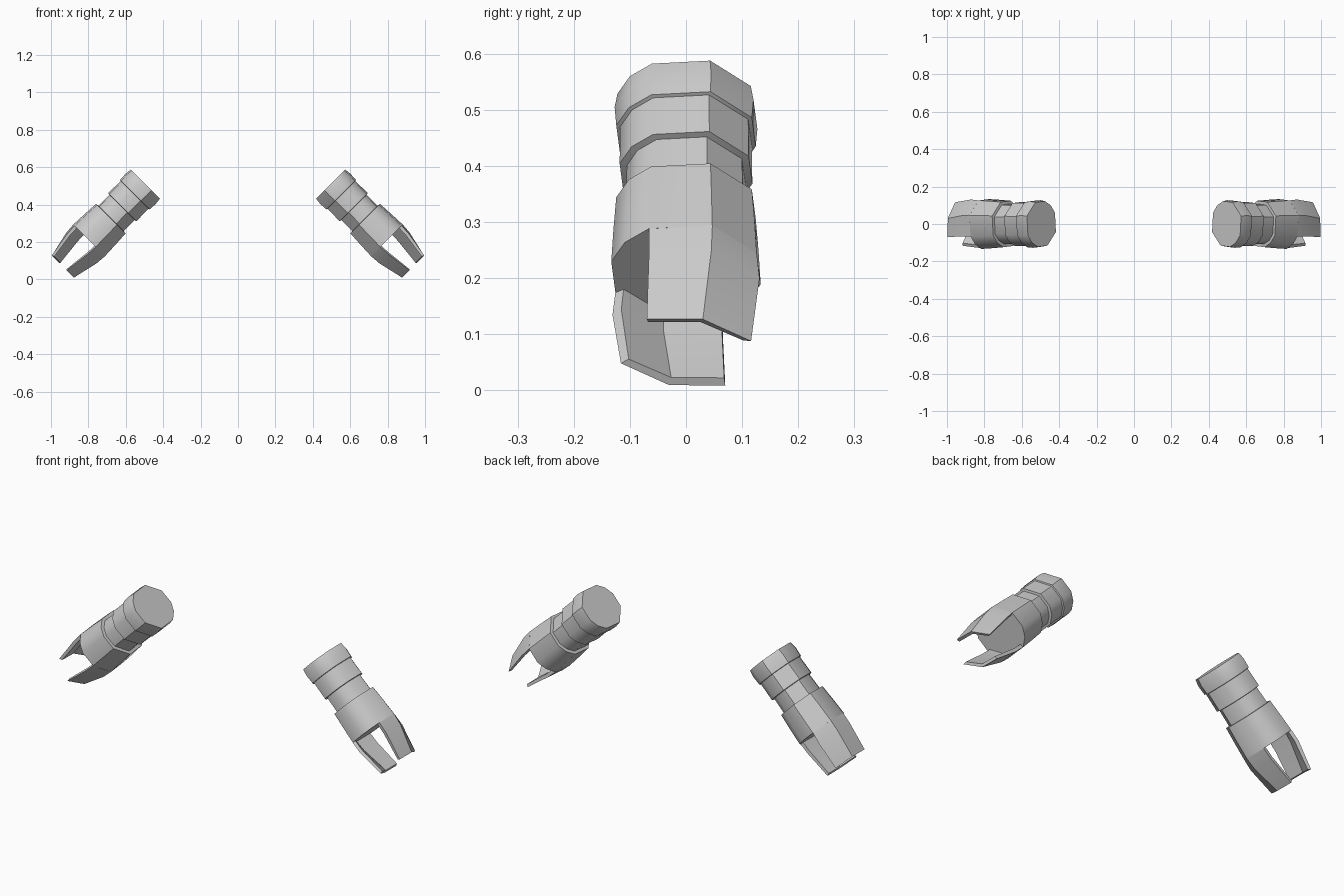
import bpy, bmesh
from math import sin, cos, radians

if "Cube" in bpy.data.objects:
    bpy.data.objects.remove(bpy.data.objects["Cube"])

# Arm axis runs down and outward at 45 degrees from the shoulder centre
TOP = (0.495, 0.51)
K = 0.7071
ANGLES = [-77, -53, -29, 20, 67, 103, 127, 151, 200, 247]


def place(t, u, y):
    """t = distance along the arm, u = across it (up and outward), y = depth."""
    return (TOP[0] + K * (t + u), y, TOP[1] + K * (u - t))


def finish(name, bm):
    bmesh.ops.recalc_face_normals(bm, faces=bm.faces)
    me = bpy.data.meshes.new(name)
    bm.to_mesh(me)
    bm.free()
    ob = bpy.data.objects.new(name, me)
    bpy.context.collection.objects.link(ob)
    ob.modifiers.new("other_side", 'MIRROR').use_mirror_merge = False
    bpy.context.view_layer.objects.active = ob
    for o in bpy.context.selected_objects:
        o.select_set(False)
    ob.select_set(True)
    bpy.ops.object.shade_smooth_by_angle(angle=radians(35))
    return ob


def loft(name, rings):
    """Closed skin through equal-length rings of points, capped at both ends."""
    bm = bmesh.new()
    loops = [[bm.verts.new(p) for p in r] for r in rings]
    n = len(loops[0])
    for a, b in zip(loops, loops[1:]):
        for i in range(n):
            j = (i + 1) % n
            bm.faces.new((a[i], a[j], b[j], b[i]))
    bm.faces.new(loops[0])
    bm.faces.new(loops[-1])
    return finish(name, bm)


def barrel(name, profile):
    """Ten-sided section from (t, radius) pairs."""
    loft(name, [[place(t, 0.95 * r * cos(radians(a)), 1.02 * r * sin(radians(a)))
                 for a in ANGLES] for t, r in profile])


# Forearm with shoulder cap, sleeve, groove and palm
barrel("forearm", [(0, 0.123), (0.035, 0.128), (0.08, 0.125), (0.082, 0.118),
                   (0.175, 0.119), (0.177, 0.106), (0.26, 0.108),
                   (0.261, 0.125), (0.34, 0.13), (0.425, 0.134)])

# Claw outline: (t, three (u, y) points) at root, bend and tip
CLAW = [
    (0.425, [(0.111, -0.066), (0.120, 0.047), (0.050, 0.126)]),
    (0.485, [(0.108, -0.066), (0.115, 0.045), (0.046, 0.131)]),
    (0.625, [(0.084, -0.070), (0.083, 0.030), (0.028, 0.116)]),
]


def claw(name, s):
    rings = []
    for t, pts in CLAW:
        outer = [place(t, s * u, s * y) for u, y in pts]
        inner = [place(t - 0.006, s * u * 0.84, s * y * (0.88 if i else 0.97))
                 for i, (u, y) in enumerate(pts)]
        rings.append(outer + inner[::-1])
    loft(name, rings)


claw("upper_claw", 1)
claw("lower_claw", -1)
